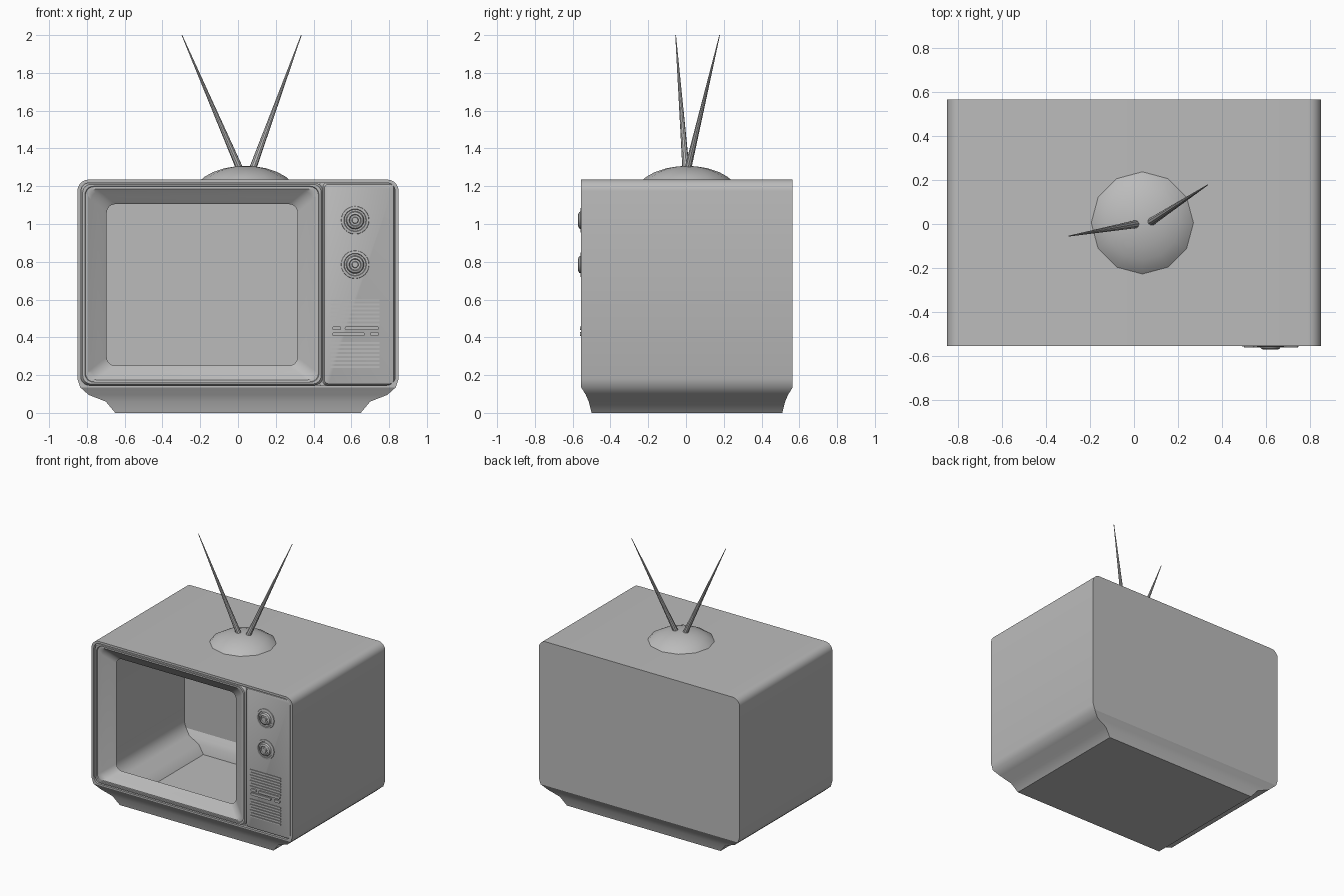
import bpy, bmesh, math
from mathutils import Vector

if "Cube" in bpy.data.objects:
    bpy.data.objects.remove(bpy.data.objects["Cube"])

grey = bpy.data.materials.new("warm grey plastic")
grey.use_nodes = True
GREY = (0.5, 0.5, 0.5, 1)
grey.diffuse_color = GREY
grey.node_tree.nodes["Principled BSDF"].inputs["Base Color"].default_value = GREY

FRONT, BACK = -0.555, 0.565


def finish(name, bm):
    mesh = bpy.data.meshes.new(name)
    bm.to_mesh(mesh)
    bm.free()
    mesh.materials.append(grey)
    obj = bpy.data.objects.new(name, mesh)
    bpy.context.collection.objects.link(obj)
    bpy.ops.object.select_all(action='DESELECT')
    obj.select_set(True)
    bpy.context.view_layer.objects.active = obj
    bpy.ops.object.shade_smooth_by_angle(angle=math.radians(32))
    return obj


def rounded_rect(x0, x1, z0, z1, r, y, steps=6):
    """Counter-clockwise loop seen from the front."""
    pts = []
    corners = [(x1 - r, z0 + r), (x1 - r, z1 - r), (x0 + r, z1 - r), (x0 + r, z0 + r)]
    for k, (cx, cz) in enumerate(corners):
        for s in range(steps + 1):
            a = math.pi / 2 * (k - 1 + s / steps)
            pts.append((cx + r * math.cos(a), y, cz + r * math.sin(a)))
    return pts


def add_loft(bm, rings, cap=False):
    loops = [[bm.verts.new(p) for p in ring] for ring in rings]
    n = len(loops[0])
    for a, b in zip(loops, loops[1:]):
        for i in range(n):
            j = (i + 1) % n
            bm.faces.new((a[i], a[j], b[j], b[i]))
    if cap:
        bm.faces.new(loops[-1])
    return loops


def loft(name, rings, cap=False):
    bm = bmesh.new()
    add_loft(bm, rings, cap)
    return finish(name, bm)


# Cabinet: hollow shell with a tapering foot and an open, recessed front
half = [(0.65, 0, 0.055), (0.70, 0.06, 0.04), (0.79, 0.095, 0.025),
        (0.835, 0.135, 0), (0.85, 0.18, 0)]
R = 0.06
for s in range(9):
    a = math.pi / 2 * s / 8
    half.append((0.85 - R + R * math.cos(a), 1.235 - R + R * math.sin(a), 0))
SHOULDER = 3

bm = bmesh.new()
ends = []
for y, sign in ((FRONT, 1), (BACK, -1)):
    ends.append([[bm.verts.new((side * x, y + sign * inset, z)) for x, z, inset in half]
                 for side in (1, -1)])
(fr, fl), (br, bl) = ends
for f, b in ((fr, br), (fl, bl)):
    for i in range(len(half) - 1):
        bm.faces.new((f[i], f[i + 1], b[i + 1], b[i]))
bm.faces.new((fr[0], fl[0], bl[0], br[0]))
bm.faces.new((fr[-1], fl[-1], bl[-1], br[-1]))
for r, l in ends:
    for i in range(SHOULDER):
        bm.faces.new((r[i], r[i + 1], l[i + 1], l[i]))
bm.faces.new(br[SHOULDER:] + bl[SHOULDER:][::-1])
rim = [rounded_rect(-0.832, 0.832, 0.146, 1.218, 0.045, FRONT + d) for d in (0, 0.022)]
lip = add_loft(bm, rim)[0]
border = fr[SHOULDER:] + fl[SHOULDER:][::-1]
edges = []
for loop in (border, lip):
    for i, v in enumerate(loop):
        w = loop[(i + 1) % len(loop)]
        edges.append(bm.edges.get((v, w)) or bm.edges.new((v, w)))
bmesh.ops.triangle_fill(bm, edges=edges, use_beauty=True, normal=(0, -1, 0))
bmesh.ops.recalc_face_normals(bm, faces=bm.faces[:])
finish("cabinet", bm)

# Screen surround: raised rim, then a curved slope back to the opening
outer = (-0.832, 0.45, 0.146, 1.218)
inner = (-0.695, 0.315, 0.25, 1.105)
rings = []
for t, y, r in ((0, -0.533, 0.045), (0.07, -0.552, 0.045), (0.16, -0.552, 0.045),
                (0.18, -0.544, 0.045), (0.28, -0.544, 0.045), (0.4, -0.532, 0.045),
                (0.65, -0.508, 0.045), (0.88, -0.487, 0.045), (1, -0.475, 0.045)):
    box = [a + (b - a) * t for a, b in zip(outer, inner)]
    rings.append(rounded_rect(*box, r, y))
loft("screen_surround", rings)

# Control panel with a backing strip behind the seam
loft("control_panel", [rounded_rect(0.45 + d, 0.832 - d, 0.146 + d, 1.218 - d, r, y)
                       for d, r, y in ((0, 0.02, -0.533), (0.008, 0.02, -0.55),
                                       (0.012, 0.02, -0.552))], cap=True)
loft("panel_backing", [rounded_rect(0.425, 0.84, 0.14, 1.225, 0.03, y)
                       for y in (-0.522, -0.53)], cap=True)


def circle(cx, cz, r, y, n=24):
    return [(cx + r * math.cos(math.tau * i / n), y, cz + r * math.sin(math.tau * i / n))
            for i in range(n)]


# Tuning knobs: stepped turned discs
knob = [(0.075, -0.55), (0.073, -0.556), (0.06, -0.558), (0.057, -0.553), (0.048, -0.553),
        (0.043, -0.566), (0.032, -0.571), (0.028, -0.564), (0.018, -0.564), (0.015, -0.571)]
for name, z in (("upper_knob", 1.02), ("lower_knob", 0.785)):
    loft(name, [circle(0.62, z, r, y) for r, y in knob], cap=True)


def plate(name, x0, x1, z, h, y, r):
    loft(name, [rounded_rect(x0, x1, z - h / 2, z + h / 2, r, d, 3)
                for d in (-0.545, y)], cap=True)


# Speaker slats above and below the buttons
for group, top, count in (("upper_slat", 0.595, 7), ("lower_slat", 0.37, 7)):
    for i in range(count):
        plate(f"{group}_{i + 1}", 0.49, 0.75, top - i * 0.021, 0.011, -0.557, 0.002)

# Small switches between the slats
for i, (x0, x1, z) in enumerate(((0.50, 0.545, 0.448), (0.565, 0.745, 0.448),
                                 (0.50, 0.67, 0.417), (0.70, 0.745, 0.417))):
    plate(f"switch_{i + 1}", x0, x1, z, 0.02, -0.562, 0.008)

# Aerial base: shallow twelve-sided dome
dome = [(0.238, 1.23), (0.215, 1.25), (0.17, 1.275), (0.11, 1.295), (0.05, 1.305), (0.01, 1.307)]
loft("aerial_base", [[(0.038 + r * math.cos(math.tau * i / 12),
                       0.005 + r * math.sin(math.tau * i / 12), z) for i in range(12)]
                     for r, z in dome], cap=True)

# Aerial rods: long tapering cones
for name, start, tip in (("right_aerial", (0.012, 0, 1.285), (-0.297, -0.055, 2.0)),
                         ("left_aerial", (0.075, 0.008, 1.285), (0.335, 0.178, 2.0))):
    a, b = Vector(start), Vector(tip)
    bm = bmesh.new()
    bmesh.ops.create_cone(bm, cap_ends=True, segments=10, radius1=0.019, radius2=0.002,
                          depth=(b - a).length)
    turn = (b - a).to_track_quat('Z', 'Y').to_matrix()
    bmesh.ops.rotate(bm, verts=bm.verts[:], matrix=turn)
    bmesh.ops.translate(bm, verts=bm.verts[:], vec=(a + b) / 2)
    finish(name, bm)
